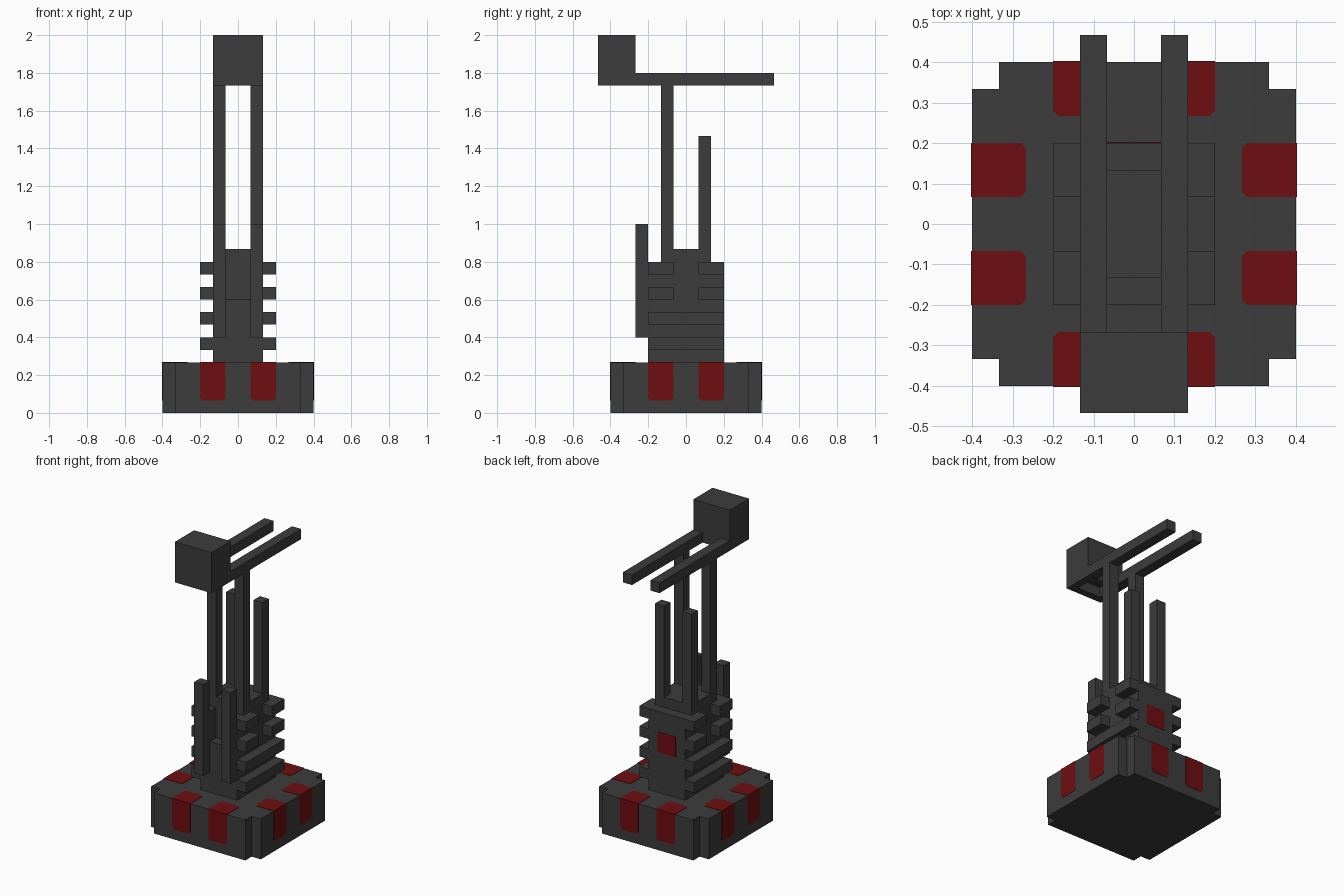
import bpy
import bmesh
from mathutils import Matrix, Vector

U = 1 / 15  # one block

if "Cube" in bpy.data.objects:
    bpy.data.objects.remove(bpy.data.objects["Cube"], do_unlink=True)


def material(name, rgb):
    m = bpy.data.materials.new(name)
    m.use_nodes = True
    m.diffuse_color = (*rgb, 1)
    bsdf = next(n for n in m.node_tree.nodes if n.type == 'BSDF_PRINCIPLED')
    bsdf.inputs["Base Color"].default_value = (*rgb, 1)
    return m


GREY = material("dark_grey", (0.045, 0.045, 0.045))
RED = material("deep_red", (0.156, 0.004, 0.005))


def finish(name, bm, mat):
    bmesh.ops.recalc_face_normals(bm, faces=bm.faces)
    mesh = bpy.data.meshes.new(name)
    bm.to_mesh(mesh)
    bm.free()
    mesh.materials.append(mat)
    obj = bpy.data.objects.new(name, mesh)
    bpy.context.collection.objects.link(obj)
    return obj


def prism(name, outline, z0, z1, mat=GREY, matrix=None):
    """Extrude an xy outline from z0 to z1; all sizes in blocks."""
    bm = bmesh.new()
    face = bm.faces.new([bm.verts.new((x, y, z0)) for x, y in outline])
    top = bmesh.ops.extrude_face_region(bm, geom=[face])["geom"]
    verts = [g for g in top if isinstance(g, bmesh.types.BMVert)]
    bmesh.ops.translate(bm, verts=verts, vec=(0, 0, z1 - z0))
    if matrix:
        bm.transform(matrix)
    bm.transform(Matrix.Scale(U, 4))
    return finish(name, bm, mat)


def box(name, x0, x1, y0, y1, z0, z1):
    return prism(name, [(x0, y0), (x1, y0), (x1, y1), (x0, y1)], z0, z1)


def pair(name, x0, x1, *rest):
    """A box on the left (+x) and its mirror on the right."""
    box(name + "_left", x0, x1, *rest)
    box(name + "_right", -x1, -x0, *rest)


# Base with notched corners
prism("base", [(-5, -6), (5, -6), (5, -5), (6, -5), (6, 5), (5, 5),
               (5, 6), (-5, 6), (-5, 5), (-6, 5), (-6, -5), (-5, -5)], 0, 4)

# Red patches folding over the base rim, two on each side
T, C = 0.03, 0.2  # plate thickness, corner cut
for side in range(4):
    turn = Matrix.Rotation(side * 1.5707963268, 4, 'Z')
    for i, x in enumerate((-2, 2)):
        tag = f"{side + 1}_{i + 1}"
        top = [(x - 1, -6 - T), (x + 1, -6 - T), (x + 1, -4 - C),
               (x + 1 - C, -4), (x - 1 + C, -4), (x - 1, -4 - C)]
        prism("rim_patch_top_" + tag, top, 4, 4 + T, RED, turn)
        wall = [(x - 1, 4), (x - 1, 1 + C), (x - 1 + C, 1),
                (x + 1 - C, 1), (x + 1, 1 + C), (x + 1, 4)]
        upright = Matrix.Rotation(1.5707963268, 4, 'X')
        prism("rim_patch_side_" + tag, wall, 6, 6 + T, RED, turn @ upright)

# Tower: full lower block, upper block notched at the front, and a cap
box("tower_lower", -2, 2, -3, 3, 4, 9)
prism("tower_upper", [(-2, -3), (-1, -3), (-1, -2), (1, -2), (1, -3),
                      (2, -3), (2, 3), (-2, 3)], 9, 12)
box("tower_cap", -2, 2, -2, 2, 12, 13)

# Red panel on the back of the tower
back = Matrix.Rotation(1.5707963268, 4, 'X')
prism("back_panel", [(-1, 8), (1, 8), (1, 10), (-1, 10)], -3 - T, -3, RED, back)

# Side fins: whole below, split above
for z in (5, 7):
    pair(f"fin_{z}", 2, 3, -3, 3, z, z + 1)
for z in (9, 11):
    pair(f"front_fin_{z}", 2, 3, -3, -1, z, z + 1)
    pair(f"back_fin_{z}", 2, 3, 1, 3, z, z + 1)

# Posts and top rails
pair("front_post", 1, 2, -4, -3, 6, 15)
pair("tall_post", 1, 2, -2, -1, 13, 26)
pair("back_post", 1, 2, 1, 2, 13, 22)
pair("rail", 1, 2, -4, 7, 26, 27)

# Head with a shallow recess underneath
head = box("head", -2, 2, -7, -4, 26, 30)
bm = bmesh.new()
bm.from_mesh(head.data)
bm.normal_update()
under = [f for f in bm.faces if f.normal.z < -0.9]
bmesh.ops.inset_region(bm, faces=under, thickness=U)
inner = bmesh.ops.extrude_face_region(bm, geom=under)["geom"]
bmesh.ops.delete(bm, geom=[f for f in under if f.is_valid], context='FACES_ONLY')
bmesh.ops.translate(bm, vec=Vector((0, 0, U)),
                    verts=[g for g in inner if isinstance(g, bmesh.types.BMVert)])
bmesh.ops.recalc_face_normals(bm, faces=bm.faces)
bm.to_mesh(head.data)
bm.free()
